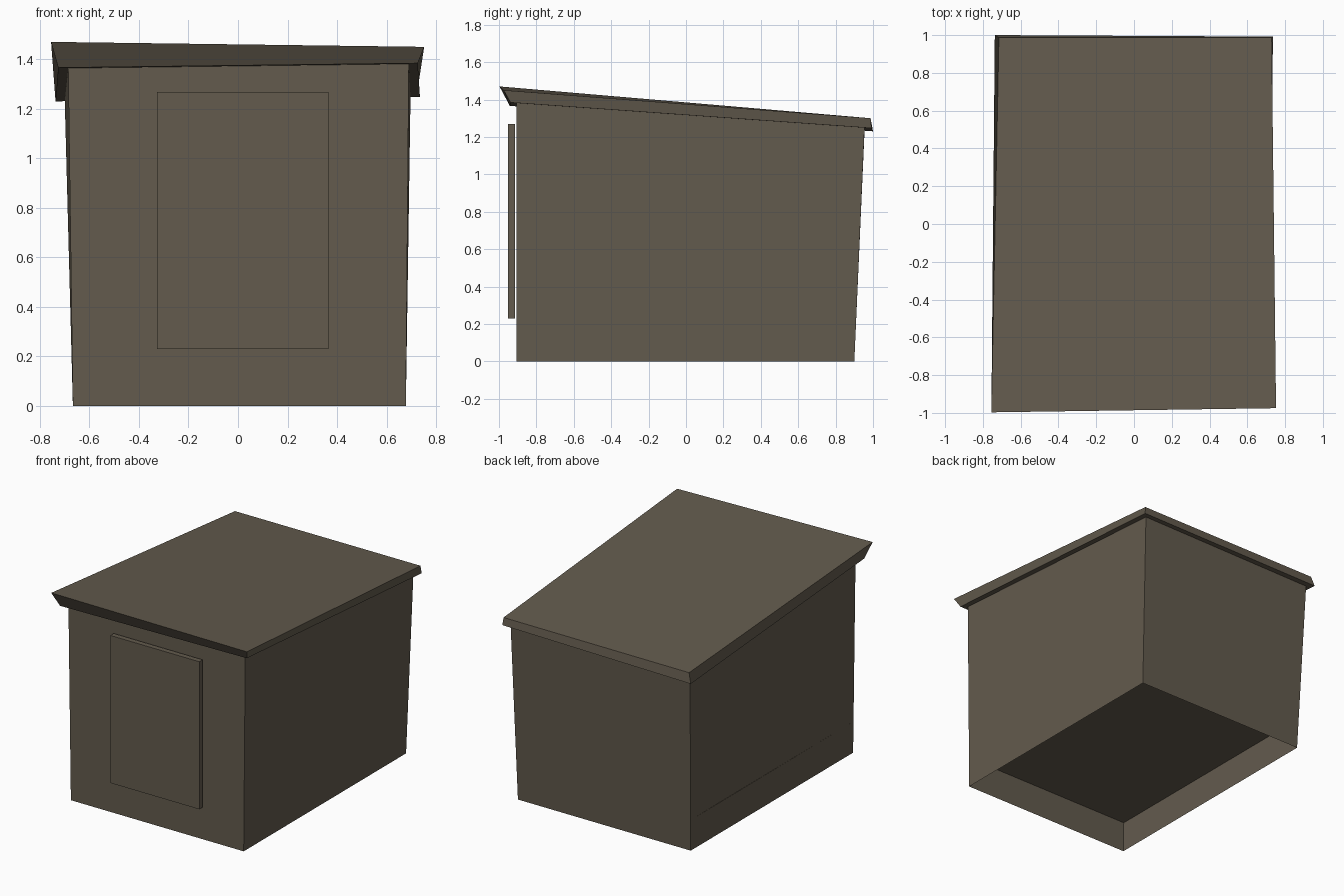
import bpy
from mathutils import Vector

if "Cube" in bpy.data.objects:
    bpy.data.objects.remove(bpy.data.objects["Cube"])

wood = bpy.data.materials.new("weathered_brown")
wood.diffuse_color = (0.125, 0.104, 0.075, 1.0)
wood.use_nodes = True
wood.node_tree.nodes["Principled BSDF"].inputs["Base Color"].default_value = wood.diffuse_color


def loft(name, low, high, caps=True, floor_height=None):
    """Join two four-corner rings (counter-clockwise from above) with side walls."""
    low, high = [Vector(p) for p in low], [Vector(p) for p in high]
    verts = low + high
    faces = [(i, (i + 1) % 4, (i + 1) % 4 + 4, i + 4) for i in range(4)]
    if caps:
        faces += [(3, 2, 1, 0), (4, 5, 6, 7)]
    if floor_height is not None:
        verts += [a.lerp(b, (floor_height - a.z) / (b.z - a.z))
                  for a, b in zip(low, high)]
        faces.append((11, 10, 9, 8))
    mesh = bpy.data.meshes.new(name)
    mesh.from_pydata(verts, [], faces)
    mesh.materials.append(wood)
    mesh.update()
    obj = bpy.data.objects.new(name, mesh)
    bpy.context.collection.objects.link(obj)
    return obj


# Flared hut walls, open underneath with a raised floor
loft("walls",
     [(-0.667, -0.905, 0), (0.678, -0.905, 0), (0.678, 0.90, 0), (-0.667, 0.90, 0)],
     [(-0.686, -0.905, 1.375), (0.69, -0.905, 1.39),
      (0.697, 0.955, 1.258), (-0.70, 0.955, 1.24)],
     caps=False, floor_height=0.22)

# Slightly crooked sloping roof slab with overhang
loft("roof",
     [(-0.726, -0.942, 1.366), (0.726, -0.938, 1.384),
      (0.735, 0.992, 1.247), (-0.737, 1.0, 1.23)],
     [(-0.755, -0.997, 1.47), (0.752, -0.975, 1.45),
      (0.729, 0.987, 1.30), (-0.715, 0.987, 1.298)])

# Door panel standing just off the front wall
door = [(-0.327, -0.952), (0.366, -0.952), (0.366, -0.915), (-0.327, -0.915)]
loft("door", [(x, y, 0.23) for x, y in door], [(x, y, 1.268) for x, y in door])
